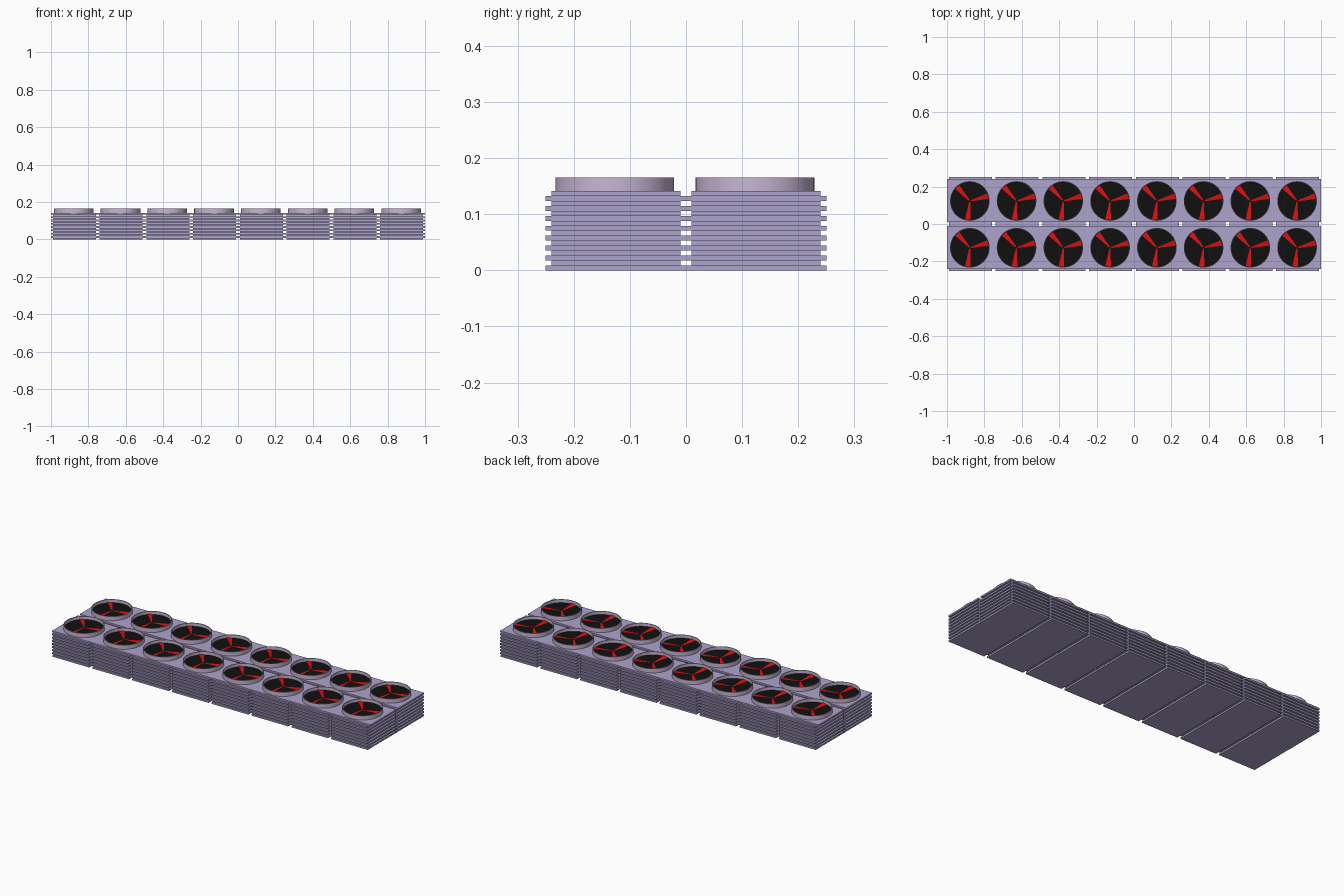
import bpy, math

if "Cube" in bpy.data.objects:
    bpy.data.objects.remove(bpy.data.objects["Cube"])

PITCH = 0.25          # tile spacing
LAYERS = 16           # stacked plates per tile
H = 0.141             # height of the stack
T = H / LAYERS


def material(name, rgb):
    m = bpy.data.materials.new(name)
    m.diffuse_color = (*rgb, 1)
    m.use_nodes = True
    m.node_tree.nodes["Principled BSDF"].inputs["Base Color"].default_value = m.diffuse_color
    return m


lilac = material("lilac", (0.42, 0.37, 0.60))
pale = material("pale_lilac", (0.58, 0.47, 0.66))
black = material("black", (0.005, 0.005, 0.005))
red = material("red", (0.75, 0.005, 0.005))


def mesh(name, verts, faces, mat):
    me = bpy.data.meshes.new(name)
    me.from_pydata(verts, [], faces)
    me.materials.append(mat)
    return me


def place(me, name, loc):
    ob = bpy.data.objects.new(name, me)
    ob.location = loc
    bpy.context.collection.objects.link(ob)
    return ob


# Stack of plates, alternately long in y and long in x
def plate_stack():
    v, f = [], []
    for i in range(LAYERS):
        a, b = (0.115, 0.125) if i % 2 == 0 else (0.125, 0.115)
        n = len(v)
        for z in (i * T, (i + 1) * T):
            v += [(-a, -b, z), (a, -b, z), (a, b, z), (-a, b, z)]
        f += [(n + 3, n + 2, n + 1, n), (n + 4, n + 5, n + 6, n + 7)]
        f += [(n + k, n + (k + 1) % 4, n + 4 + (k + 1) % 4, n + 4 + k) for k in range(4)]
    return mesh("plate_stack", v, f, lilac)


# Surface of revolution from a closed (r, z) profile
def lathe(name, profile, n, mat):
    m = len(profile)
    v = [(r * math.cos(2 * math.pi * i / n), r * math.sin(2 * math.pi * i / n), z)
         for i in range(n) for r, z in profile]
    f = [(i * m + j, (i + 1) % n * m + j, (i + 1) % n * m + (j + 1) % m, i * m + (j + 1) % m)
         for i in range(n) for j in range(m)]
    return mesh(name, v, f, mat)


# Black backing disc made of wedges
def disc(r, n):
    v = [(0, 0, 0)] + [(r * math.cos(2 * math.pi * i / n), r * math.sin(2 * math.pi * i / n), 0)
                       for i in range(n)]
    return mesh("fan_disc", v, [(0, i + 1, (i + 1) % n + 1) for i in range(n)], black)


# Three thin wedge blades, slightly pitched
def blades():
    v, f = [], []
    for deg in (15, 132, 264):
        t = math.radians(deg)
        c, s = math.cos(t), math.sin(t)
        n = len(v)
        for r, w, z in ((0.005, -0.003, 0.002), (0.1, -0.015, 0.001),
                        (0.1, 0.015, 0.005), (0.005, 0.003, 0.003)):
            v.append((r * c - w * s, r * s + w * c, z))
        f.append((n, n + 1, n + 2, n + 3))
    return mesh("fan_blades", v, f, red)


stack_me = plate_stack()
ring_me = lathe("fan_ring", [(0.106, H), (0.106, 0.165), (0.102, 0.165), (0.102, H)], 48, pale)
disc_me = disc(0.102, 48)
blade_me = blades()

ring = place(ring_me, "setup_ring", (0, 0, 0))
bpy.context.view_layer.objects.active = ring
ring.select_set(True)
bpy.ops.object.shade_smooth_by_angle(angle=math.radians(30))
bpy.data.objects.remove(ring)

# 8 x 2 grid of fan tiles
for iy in range(2):
    for ix in range(8):
        x, y = (ix - 3.5) * PITCH, (iy - 0.5) * PITCH
        fx, fy = x - 0.003, y - 0.002
        tag = f"_{iy}_{ix}"
        place(stack_me, "plate_stack" + tag, (x, y, 0))
        place(ring_me, "fan_ring" + tag, (fx, fy, 0))
        place(disc_me, "fan_disc" + tag, (fx, fy, 0.147))
        place(blade_me, "fan_blades" + tag, (fx, fy, 0.147))
